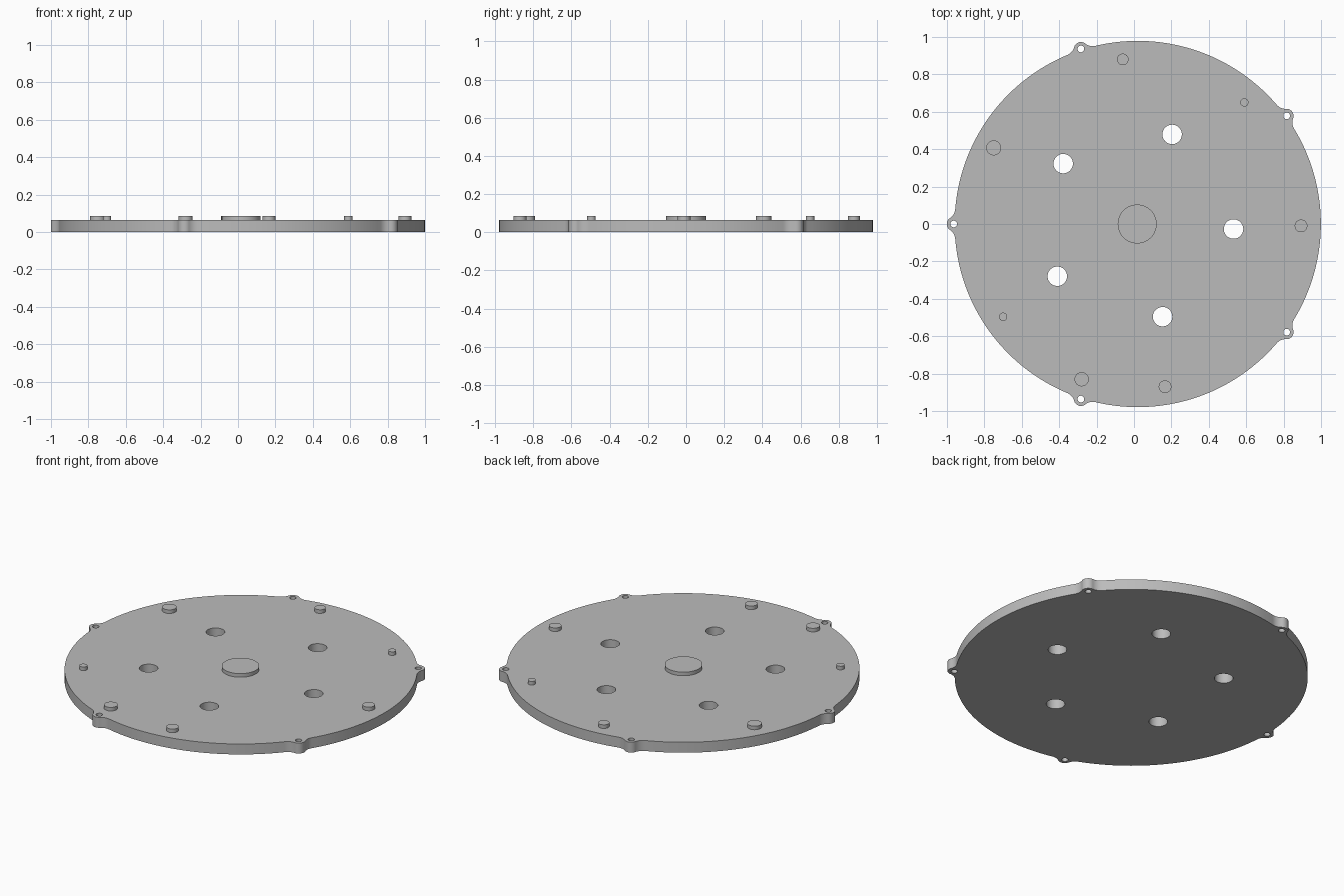
import bpy
import bmesh
import math
from mathutils import Vector

if "Cube" in bpy.data.objects:
    bpy.data.objects.remove(bpy.data.objects["Cube"], do_unlink=True)

CENTRE = Vector((0.02, 0.0))
RADIUS, THICK, TOP = 0.979, 0.064, 0.086
LUG_DIST, LUG_R, FILLET_R = 0.984, 0.037, 0.065
LUG_ANGLES = [math.radians(36 + 72 * i) for i in range(5)]
HOLE_ANGLES = [math.radians(69 + 72 * i) for i in range(5)]

grey = bpy.data.materials.new("plain_grey")
grey.use_nodes = True
COLOUR = (0.5, 0.5, 0.5, 1)
grey.diffuse_color = COLOUR
grey.node_tree.nodes["Principled BSDF"].inputs["Base Color"].default_value = COLOUR


def polar(r, a):
    return Vector((r * math.cos(a), r * math.sin(a)))


def arc(c, r, a0, a1, n):
    return [c + polar(r, a0 + (a1 - a0) * i / n) for i in range(n + 1)]


def circle(c, r, n):
    return arc(c, r, 0, math.tau, n)[:-1]


def solid(name, loops, z0, z1):
    """Fill closed loops (outline plus holes) and extrude them upwards."""
    bm = bmesh.new()
    edges = []
    for pts in loops:
        vs = [bm.verts.new((p.x, p.y, z0)) for p in pts]
        edges += [bm.edges.new((v, vs[i - 1])) for i, v in enumerate(vs)]
    if len(loops) > 1:
        bmesh.ops.triangle_fill(bm, edges=edges, use_beauty=True, normal=(0, 0, 1))
    else:
        bm.faces.new(list(bm.verts))
    ext = bmesh.ops.extrude_face_region(bm, geom=bm.faces[:], use_keep_orig=True)
    top = [g for g in ext["geom"] if isinstance(g, bmesh.types.BMVert)]
    bmesh.ops.translate(bm, vec=(0, 0, z1 - z0), verts=top)
    bmesh.ops.recalc_face_normals(bm, faces=bm.faces[:])
    mesh = bpy.data.meshes.new(name)
    bm.to_mesh(mesh)
    bm.free()
    mesh.materials.append(grey)
    obj = bpy.data.objects.new(name, mesh)
    bpy.context.collection.objects.link(obj)
    bpy.ops.object.select_all(action="DESELECT")
    obj.select_set(True)
    bpy.context.view_layer.objects.active = obj
    bpy.ops.object.shade_smooth_by_angle(angle=math.radians(30))
    return obj


# Round outline with five lugs, blended in by tangent fillets
reach, gap = RADIUS + FILLET_R, LUG_R + FILLET_R
swing = math.acos((reach**2 + LUG_DIST**2 - gap**2) / (2 * reach * LUG_DIST))
fillet = polar(reach, swing)
lug = Vector((LUG_DIST, 0))
to_lug = lug - fillet
on_lug = math.atan2(-to_lug.y, -to_lug.x)
f_start = on_lug + math.pi
f_end = swing + math.pi
half = arc(lug, LUG_R, 0, on_lug, 12) + arc(fillet, FILLET_R, f_start, f_end, 8)[1:]
mirrored = [Vector((p.x, -p.y)) for p in reversed(half[1:])]
section = mirrored + half + arc(Vector((0, 0)), RADIUS, swing, math.radians(72) - swing, 40)[1:-1]

outline = []
for a in LUG_ANGLES:
    for p in section:
        outline.append(CENTRE + Vector((p.x * math.cos(a) - p.y * math.sin(a),
                                        p.x * math.sin(a) + p.y * math.cos(a))))

# Plate with through holes and lug screw holes
loops = [outline]
loops += [circle(CENTRE + polar(0.513, a), 0.052, 40) for a in HOLE_ANGLES]
loops += [circle(CENTRE + polar(LUG_DIST, a), 0.018, 24) for a in LUG_ANGLES]
solid("base_plate", loops, 0, THICK)

# Raised centre boss
solid("centre_boss", [circle(CENTRE - Vector((0.003, 0)), 0.104, 64)], THICK - 0.004, TOP)

# Small round studs: x, y, radius
STUDS = [
    (-0.06, 0.88, 0.031), (0.59, 0.65, 0.022), (0.893, -0.01, 0.034),
    (-0.75, 0.407, 0.04), (-0.70, -0.496, 0.022), (-0.28, -0.83, 0.038),
    (0.166, -0.87, 0.034),
]
for i, (x, y, r) in enumerate(STUDS):
    solid(f"stud_{i + 1}", [circle(Vector((x, y)), r, 32)], THICK - 0.004, TOP)
